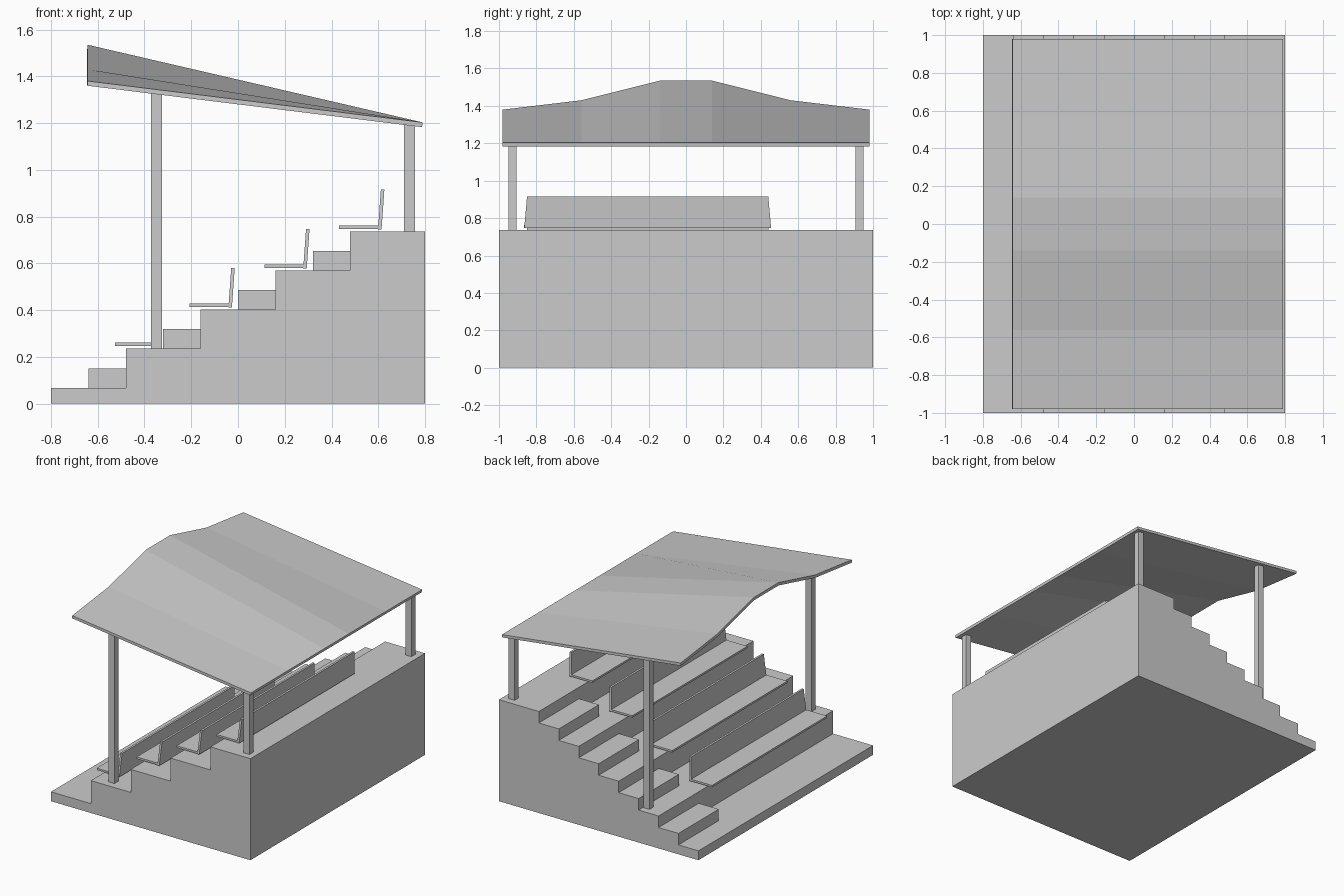
import bpy
import bmesh

if "Cube" in bpy.data.objects:
    bpy.data.objects.remove(bpy.data.objects["Cube"], do_unlink=True)

grey = bpy.data.materials.new("plain_grey")
grey.use_nodes = True
grey.diffuse_color = (0.6, 0.6, 0.6, 1)
grey.node_tree.nodes["Principled BSDF"].inputs["Base Color"].default_value = (0.6, 0.6, 0.6, 1)

TIERS = 5
RUN, RISE, BASE = 0.32, 0.167, 0.068


def tier(i):
    """Front edge x and tread height of a tier."""
    return -0.8 + i * RUN, BASE + i * RISE


def loft(name, start, end):
    """Solid between two matching outlines."""
    bm = bmesh.new()
    a = [bm.verts.new(p) for p in start]
    b = [bm.verts.new(p) for p in end]
    bm.faces.new(a)
    bm.faces.new(b[::-1])
    for i in range(len(a)):
        j = (i + 1) % len(a)
        bm.faces.new((a[i], b[i], b[j], a[j]))
    bmesh.ops.recalc_face_normals(bm, faces=bm.faces)
    mesh = bpy.data.meshes.new(name)
    bm.to_mesh(mesh)
    bm.free()
    mesh.materials.append(grey)
    obj = bpy.data.objects.new(name, mesh)
    bpy.context.collection.objects.link(obj)
    return obj


def extrude_y(name, outline, y0, y1):
    return loft(name, [(x, y0, z) for x, z in outline], [(x, y1, z) for x, z in outline])


def box(name, x0, x1, y0, y1, z0, z1):
    return extrude_y(name, [(x0, z0), (x1, z0), (x1, z1), (x0, z1)], y0, y1)


# Stepped stand
outline = [(0.8, 0), (-0.8, 0)]
for i in range(TIERS):
    x, z = tier(i)
    outline += [(x, z), (x + RUN, z)]
extrude_y("stepped_stand", outline, -1, 1)

# Aisle half steps at one end
for i in range(TIERS - 1):
    x, z = tier(i)
    box(f"aisle_step_{i + 1}", x + RUN / 2, x + RUN, 0.54, 1, z, z + RISE / 2)

# Benches: flat seat and leaning, tapered backrest
for i in range(1, TIERS):
    x, z = tier(i)
    box(f"bench_seat_{i}", x - 0.047, x + 0.125, -0.865, 0.455, z + 0.012, z + 0.026)

    def back_outline(dx, dz, y0, y1):
        return [(x + dx, y0, z + dz), (x + dx + 0.015, y0, z + dz),
                (x + dx + 0.015, y1, z + dz), (x + dx, y1, z + dz)]

    loft(f"bench_backrest_{i}", back_outline(0.119, 0.01, -0.865, 0.455),
         back_outline(0.131, 0.179, -0.85, 0.44))

# Roof posts
for side, name in ((1, "left"), (-1, "right")):
    y0, y1 = sorted((side * 0.905, side * 0.95))
    box(f"low_post_{name}", -0.372, -0.326, y0, y1, tier(1)[1], 1.335)
    box(f"high_post_{name}", 0.71, 0.757, y0, y1, tier(4)[1], 1.195)

# Canopy: arched on the open edge, flat on the other
half = [(0.98, 1.38), (0.56, 1.43), (0.14, 1.535)]
arch = half + [(-y, z) for y, z in reversed(half)]
THICK = 0.02


def canopy_section(x, lower_x, height):
    top = [(x, y, height(z)) for y, z in arch]
    return top + [(lower_x, y, z - THICK) for _, y, z in reversed(top)]


loft("canopy", canopy_section(-0.643, -0.645, lambda z: z),
     canopy_section(0.79, 0.787, lambda z: 1.203))
